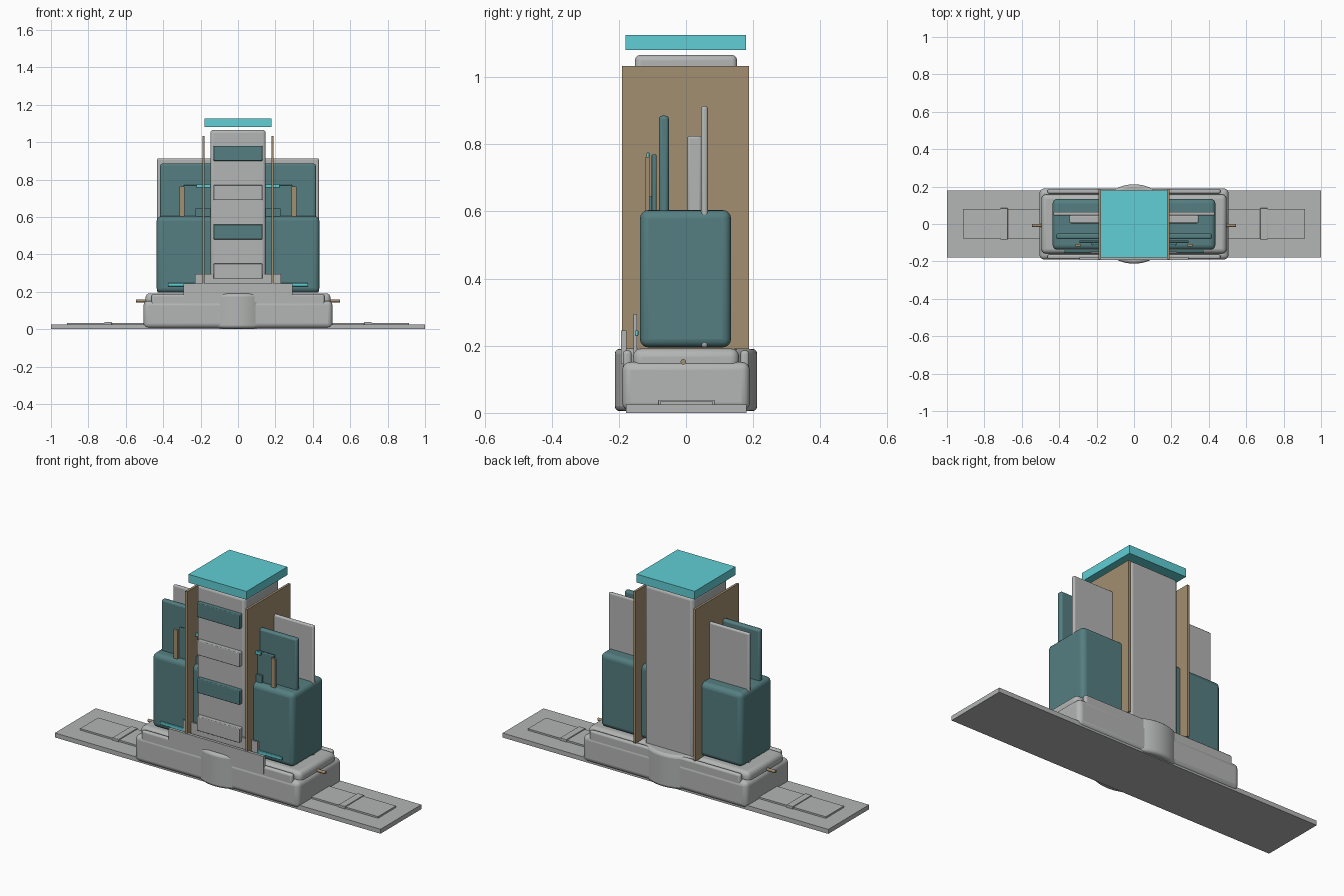
import bpy, math

if "Cube" in bpy.data.objects:
    bpy.data.objects.remove(bpy.data.objects["Cube"])


def material(name, rgb):
    m = bpy.data.materials.new(name)
    m.diffuse_color = (*rgb, 1)
    m.use_nodes = True
    m.node_tree.nodes["Principled BSDF"].inputs["Base Color"].default_value = m.diffuse_color
    return m


GREY = material("light grey", (0.45, 0.465, 0.455))
TEAL = material("dark teal", (0.09, 0.21, 0.22))
CYAN = material("bright cyan", (0.115, 0.62, 0.66))
TAN = material("tan", (0.37, 0.275, 0.165))


def finish(o, name, mat, bevel=0, segments=3):
    o.name = name
    o.data.materials.append(mat)
    if bevel:
        b = o.modifiers.new("Bevel", 'BEVEL')
        b.width = bevel
        b.segments = segments
        b.limit_method = 'ANGLE'
        bpy.ops.object.shade_smooth_by_angle(angle=math.radians(35))
    return o


def box(name, x, y, z, mat, bevel=0, segments=3):
    """Box from (min, max) ranges."""
    bpy.ops.mesh.primitive_cube_add(size=1)
    o = bpy.context.object
    size = [r[1] - r[0] for r in (x, y, z)]
    mid = [(r[1] + r[0]) / 2 for r in (x, y, z)]
    for v in o.data.vertices:
        v.co = [c * s + m for c, s, m in zip(v.co, size, mid)]
    return finish(o, name, mat, bevel, segments)


def wide(name, half, y, z, mat, bevel=0, segments=3):
    """Box centred across x."""
    return box(name, (-half, half), y, z, mat, bevel, segments)


def pair(name, x, y, z, mat, bevel=0):
    """Box and its mirror image across x."""
    box(name + "_right", x, y, z, mat, bevel)
    box(name + "_left", (-x[1], -x[0]), y, z, mat, bevel)


# Ground slab with raised inlays and ridges on both wings
wide("ground_slab", 1.0, (-0.178, 0.18), (0, 0.025), GREY)
pair("wing_inlay", (0.5, 0.915), (-0.078, 0.08), (0.02, 0.034), GREY)
pair("wing_ridge", (0.675, 0.715), (-0.083, 0.085), (0.02, 0.039), GREY, 0.003)

# Rounded plinth, upper step and central drum
wide("plinth", 0.505, (-0.19, 0.19), (0.006, 0.152), GREY, 0.025, 4)
wide("plinth_step", 0.495, (-0.158, 0.158), (0.12, 0.192), GREY, 0.025, 4)
for side in (-1, 1):
    y = sorted((side * 0.162, side * 0.188))
    wide("plinth_rail", 0.462, y, (0.1, 0.186), GREY, 0.01)
bpy.ops.mesh.primitive_cylinder_add(vertices=64, radius=0.212, depth=0.186,
                                    location=(0, 0, 0.098))
finish(bpy.context.object, "central_drum", GREY, 0.015)
bpy.ops.mesh.primitive_cylinder_add(vertices=16, radius=0.008, depth=1.09,
                                    location=(0, -0.008, 0.152),
                                    rotation=(0, math.pi / 2, 0))
finish(bpy.context.object, "axle", TAN)

# Front steps and lower light strip
wide("front_step_low", 0.292, (-0.193, -0.177), (0.146, 0.245), GREY)
wide("front_step_high", 0.23, (-0.156, -0.146), (0.15, 0.295), GREY)
wide("lower_light", 0.375, (-0.152, -0.142), (0.229, 0.246), CYAN, 0.003)

# Main block and upright slabs
wide("main_block", 0.435, (-0.137, 0.134), (0.195, 0.604), TEAL, 0.025, 4)
wide("rear_slab", 0.432, (0.045, 0.065), (0.195, 0.914), GREY, 0.008)
wide("middle_slab", 0.345, (0.004, 0.047), (0.55, 0.825), GREY, 0.008)
wide("front_slab", 0.416, (-0.081, -0.051), (0.55, 0.885), TEAL, 0.01)
wide("low_front_slab", 0.292, (-0.102, -0.088), (0.58, 0.77), TEAL, 0.004)
wide("small_plate", 0.226, (-0.113, -0.1), (0.59, 0.645), TEAL)
pair("post", (0.287, 0.312), (-0.12, -0.108), (0.59, 0.762), TAN)
wide("upper_light", 0.222, (-0.118, -0.109), (0.757, 0.775), CYAN, 0.003)

# Tower with side walls, front bars and floating roof
wide("tower", 0.148, (-0.152, 0.152), (0.1, 1.066), GREY, 0.016)
pair("side_wall", (0.178, 0.191), (-0.19, 0.188), (0.19, 1.033), TAN)
for i, z in enumerate((0.27, 0.48, 0.69, 0.9)):
    wide("front_bar", 0.131, (-0.176, -0.14), (z, z + 0.08),
         TEAL if i % 2 else GREY, 0.004)
wide("roof", 0.178, (-0.18, 0.178), (1.08, 1.126), CYAN)
